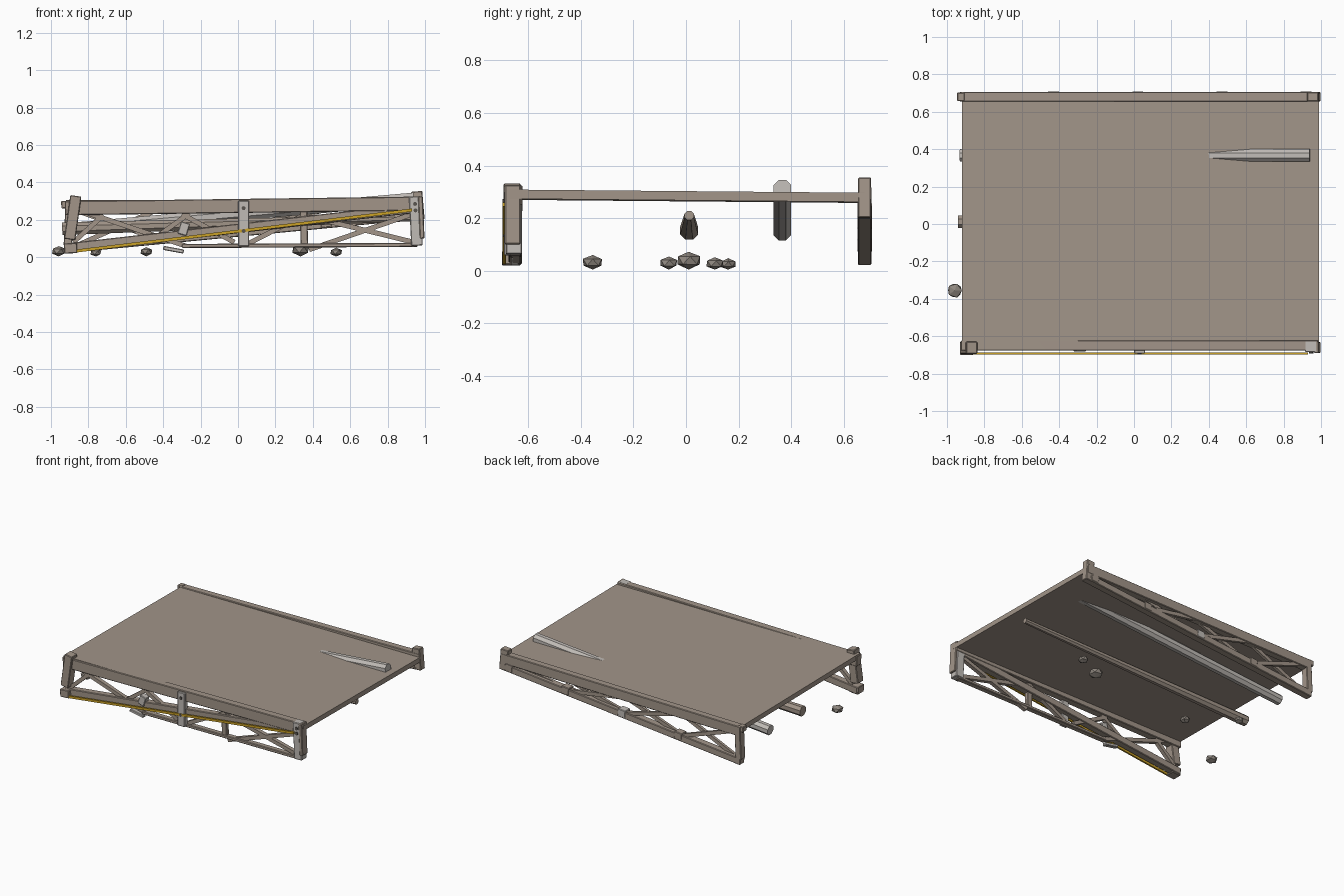
import bpy, bmesh, math, random
from mathutils import Vector, Matrix

if "Cube" in bpy.data.objects:
    bpy.data.objects.remove(bpy.data.objects["Cube"])

random.seed(4)

def material(name, col):
    m = bpy.data.materials.new(name)
    m.diffuse_color = (*col, 1)
    m.use_nodes = True
    m.node_tree.nodes["Principled BSDF"].inputs["Base Color"].default_value = m.diffuse_color
    return m

BROWN = material("weathered brown", (0.36, 0.30, 0.25))
LIGHT = material("pale grey", (0.53, 0.50, 0.47))
YELLOW = material("yellow", (0.60, 0.36, 0.02))
STONE = material("rubble grey", (0.27, 0.24, 0.21))
DARK = material("dark bolt", (0.10, 0.09, 0.08))

def finish(bm, name, mat):
    bmesh.ops.recalc_face_normals(bm, faces=bm.faces)
    me = bpy.data.meshes.new(name)
    bm.to_mesh(me)
    bm.free()
    me.materials.append(mat)
    ob = bpy.data.objects.new(name, me)
    bpy.context.collection.objects.link(ob)
    return ob

def frame(a, b):
    # local z runs from a to b, local x stays along world y
    d = (b - a).normalized()
    side = Vector((0, 1, 0))
    up = d.cross(side).normalized()
    m = Matrix((side, up, d)).transposed().to_4x4()
    m.translation = (a + b) / 2
    return m

def beam(name, a, b, width, height, mat=BROWN, bevel=0.004):
    a, b = Vector(a), Vector(b)
    bm = bmesh.new()
    bmesh.ops.create_cube(bm, size=1)
    bmesh.ops.scale(bm, vec=(width, height, (b - a).length), verts=bm.verts)
    if bevel:
        bmesh.ops.bevel(bm, geom=bm.edges[:], offset=bevel, segments=1, affect='EDGES')
    bmesh.ops.transform(bm, matrix=frame(a, b), verts=bm.verts)
    return finish(bm, name, mat)

def pole(name, a, b, r1, r2, mat, sides=8):
    a, b = Vector(a), Vector(b)
    bm = bmesh.new()
    bmesh.ops.create_cone(bm, cap_ends=True, segments=sides, radius1=r1, radius2=r2,
                          depth=(b - a).length)
    bmesh.ops.rotate(bm, cent=(0, 0, 0), matrix=Matrix.Rotation(math.pi / sides, 3, 'Z'),
                     verts=bm.verts)
    bmesh.ops.transform(bm, matrix=frame(a, b), verts=bm.verts)
    return finish(bm, name, mat)

# sagging deck plate
bm = bmesh.new()
bmesh.ops.create_cube(bm, size=1)
for v in bm.verts:
    x, y, z = v.co
    v.co = (0.035 + x * 1.91, 0.005 + y * 1.35, 0.283 + z * 0.035 - y * 0.012 + x * 0.004)
finish(bm, "deck", BROWN)

# front truss: chords and posts
F, B = -0.65, 0.68
beam("front_top_chord", (-0.925, F, 0.262), (0.985, F, 0.287), 0.055, 0.075)
beam("front_sloping_chord", (-0.925, F, 0.048), (0.95, F, 0.262), 0.05, 0.05)
beam("front_bottom_chord", (-0.3, F, 0.06), (0.96, F, 0.066), 0.04, 0.022)
beam("front_left_post", (-0.90, -0.662, 0.095), (-0.867, -0.662, 0.328), 0.065, 0.06)
beam("front_left_shoe", (-0.93, -0.665, 0.046), (-0.86, -0.665, 0.05), 0.07, 0.055)
beam("front_middle_post", (0.03, -0.675, 0.058), (0.03, -0.675, 0.302), 0.035, 0.058, LIGHT)
beam("front_right_post", (0.957, -0.655, 0.062), (0.945, -0.655, 0.325), 0.06, 0.062, LIGHT)
beam("front_right_cap", (0.985, -0.66, 0.10), (0.975, -0.66, 0.325), 0.06, 0.025)

# front truss: broken braces
front_braces = [
    ((-0.80, 0.235), (-0.28, 0.06)), ((-0.46, 0.09), (-0.26, 0.235)),
    ((0.05, 0.07), (0.35, 0.225)), ((0.35, 0.225), (0.94, 0.08)),
    ((0.38, 0.04), (0.93, 0.23)), ((-0.02, 0.08), (-0.30, 0.23)),
    ((-0.88, 0.08), (-0.72, 0.225)),
]
for i, (p, q) in enumerate(front_braces):
    beam(f"front_brace_{i + 1}", (p[0], F + 0.004, p[1]), (q[0], F + 0.004, q[1]),
         0.028, 0.026, bevel=0)
beam("front_short_post", (0.355, F, 0.06), (0.35, F, 0.25), 0.03, 0.04)
beam("front_gusset", (-0.30, F - 0.01, 0.12), (-0.28, F - 0.01, 0.185), 0.045, 0.05, LIGHT)
beam("hanging_scrap", (-0.40, F, 0.05), (-0.29, F, 0.03), 0.03, 0.022, LIGHT)

# yellow strip along the sloping chord
beam("yellow_strip", (-0.89, -0.692, 0.030), (0.93, -0.692, 0.252), 0.012, 0.016, YELLOW, 0)

# bolts on the front plates
for i, (x, y, z) in enumerate([(0.03, -0.694, 0.262), (0.03, -0.694, 0.14),
                               (0.947, -0.687, 0.285), (0.949, -0.687, 0.25)]):
    bm = bmesh.new()
    bmesh.ops.create_cone(bm, cap_ends=True, segments=8, radius1=0.011, radius2=0.011,
                          depth=0.009, matrix=Matrix.Translation((x, y, z))
                          @ Matrix.Rotation(math.pi / 2, 4, 'X'))
    finish(bm, f"bolt_{i + 1}", DARK)

# back truss: chords and posts, bottom chord lifted at the right end
beam("back_top_chord", (-0.925, B, 0.262), (0.985, B, 0.285), 0.052, 0.07)
beam("back_bottom_chord", (-0.925, B, 0.045), (0.96, B, 0.225), 0.052, 0.048)
beam("back_left_post", (-0.91, B, 0.06), (-0.90, B, 0.29), 0.052, 0.045)
beam("back_right_post", (0.968, B, 0.20), (0.955, B, 0.352), 0.05, 0.06)
beam("back_end_cap", (-0.945, B, 0.28), (-0.905, B, 0.282), 0.045, 0.04)

# back truss: crossed braces
bays = 4
for i in range(bays):
    xa, xb = -0.88 + i * 0.45, -0.88 + (i + 1) * 0.45
    low = lambda x: 0.05 + (x + 0.925) * 0.0955
    beam(f"back_brace_up_{i + 1}", (xa, B - 0.01, low(xa)), (xb, B - 0.01, 0.255),
         0.02, 0.026, bevel=0)
    if i < 3:
        beam(f"back_brace_down_{i + 1}", (xa, B + 0.01, 0.255), (xb, B + 0.01, low(xb)),
             0.02, 0.026, bevel=0)
    beam(f"back_gusset_{i + 1}", (xb - 0.03, B, low(xb)), (xb + 0.03, B, low(xb) + 0.006),
         0.056, 0.055, LIGHT if i == 1 else BROWN)

# fallen poles below the deck, one piercing it
pole("piercing_pole", (-0.93, 0.367, 0.148), (0.94, 0.367, 0.312), 0.036, 0.036, LIGHT)
pole("under_pole", (-0.94, 0.012, 0.152), (0.94, 0.012, 0.21), 0.037, 0.019, BROWN)

# rubble
for i, (x, y, r) in enumerate([(-0.958, -0.355, 0.042), (-0.76, 0.16, 0.032), (-0.49, -0.065, 0.036),
                               (0.335, 0.01, 0.05), (0.525, 0.11, 0.036)]):
    bm = bmesh.new()
    bmesh.ops.create_icosphere(bm, subdivisions=1, radius=r)
    for v in bm.verts:
        v.co *= random.uniform(0.94, 1.06)
        v.co.z *= 0.68
    bmesh.ops.rotate(bm, cent=(0, 0, 0), matrix=Matrix.Rotation(i * 1.3, 3, 'Z'), verts=bm.verts)
    low_z = min(v.co.z for v in bm.verts)
    bmesh.ops.translate(bm, vec=(x, y, 0.004 - low_z), verts=bm.verts)
    finish(bm, f"rubble_{i + 1}", STONE)
